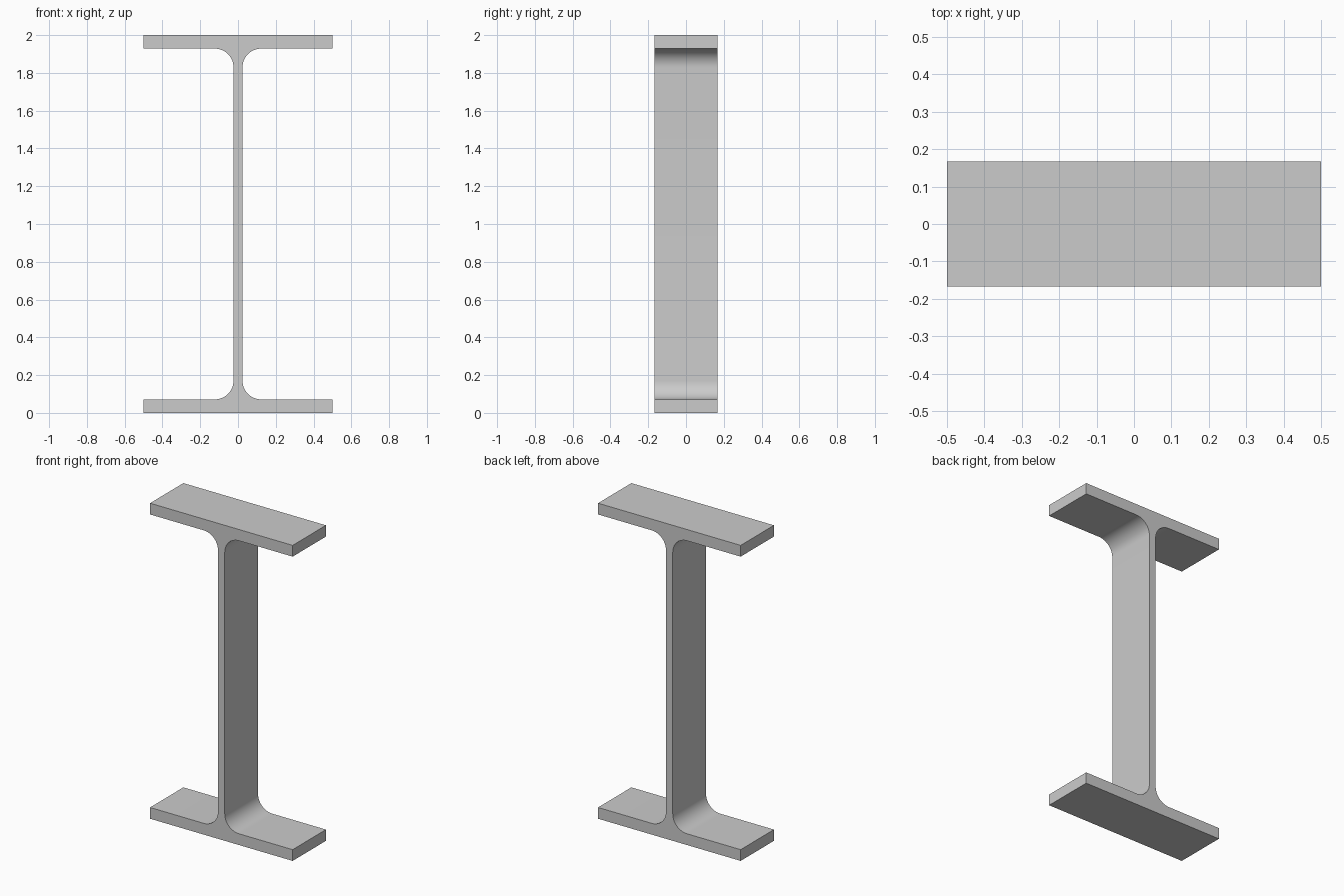
import bpy, bmesh
from math import pi, sin, cos, radians

if "Cube" in bpy.data.objects:
    bpy.data.objects.remove(bpy.data.objects["Cube"])

# Section dimensions
HEIGHT, WIDTH, DEPTH = 2.0, 1.0, 1 / 3
WEB, FLANGE, RADIUS, STEPS = 0.0473, 0.0713, 0.1, 16

# Upper right quarter of the section, measured from the beam centre
inner_z = HEIGHT / 2 - FLANGE
cx, cz = WEB / 2 + RADIUS, inner_z - RADIUS
quarter = [(WIDTH / 2, HEIGHT / 2), (WIDTH / 2, inner_z)]
for i in range(STEPS + 1):
    a = pi / 2 + pi / 2 * i / STEPS
    quarter.append((cx + RADIUS * cos(a), cz + RADIUS * sin(a)))

# Mirror the quarter around to the full closed outline
right = quarter + [(x, -z) for x, z in reversed(quarter)]
outline = right + [(-x, z) for x, z in reversed(right)]

# Extrude the outline along y
bm = bmesh.new()
face = bm.faces.new([bm.verts.new((x, -DEPTH / 2, z + HEIGHT / 2)) for x, z in outline])
extruded = bmesh.ops.extrude_face_region(bm, geom=[face], use_keep_orig=True)
moved = [v for v in extruded["geom"] if isinstance(v, bmesh.types.BMVert)]
bmesh.ops.translate(bm, verts=moved, vec=(0, DEPTH, 0))
bmesh.ops.recalc_face_normals(bm, faces=bm.faces)
mesh = bpy.data.meshes.new("i_beam")
bm.to_mesh(mesh)
bm.free()

# Smooth fillets, sharp edges elsewhere
beam = bpy.data.objects.new("i_beam", mesh)
bpy.context.collection.objects.link(beam)
bpy.context.view_layer.objects.active = beam
beam.select_set(True)
bpy.ops.object.shade_smooth_by_angle(angle=radians(30))
